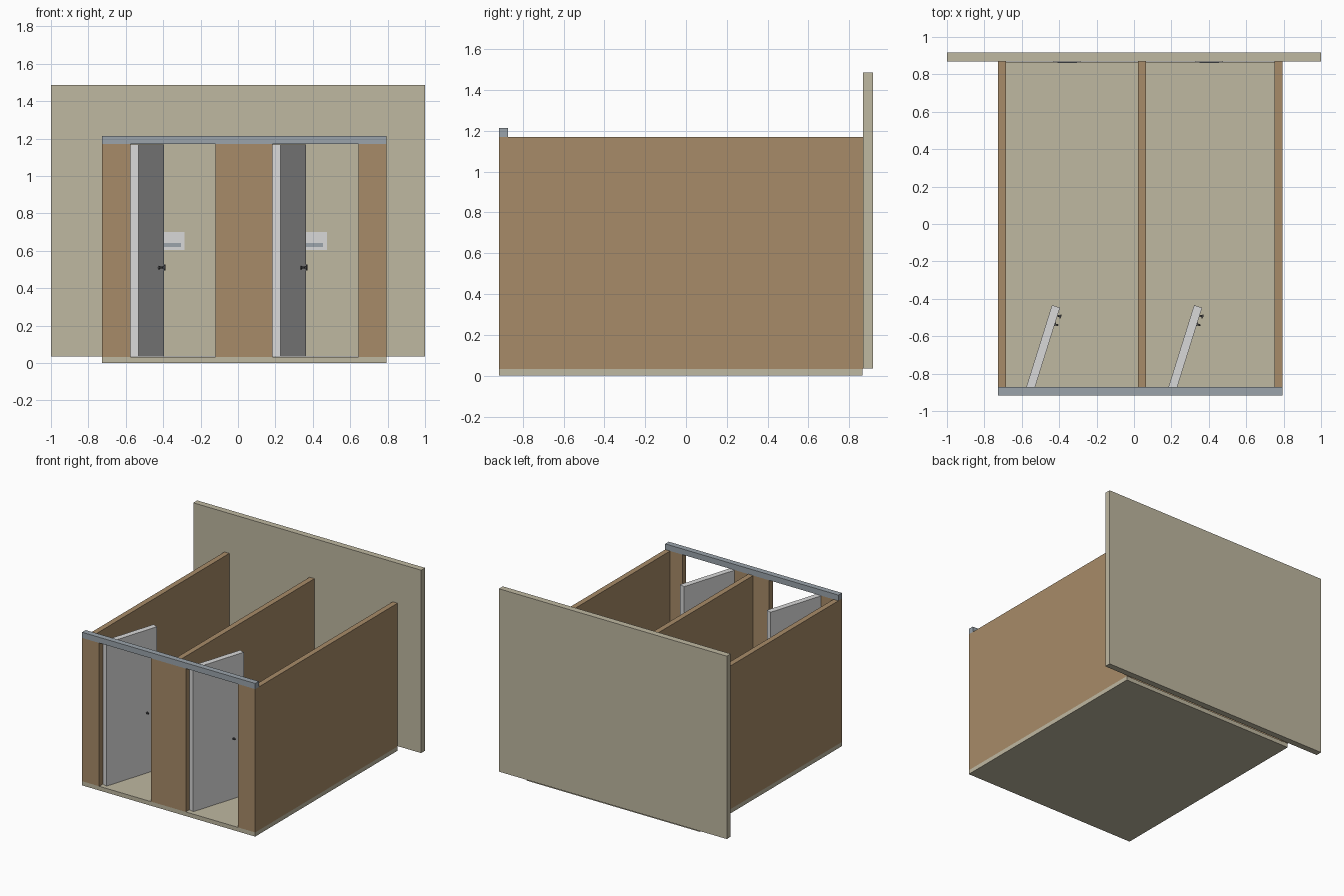
import bpy, bmesh, math
from mathutils import Matrix, Vector

if "Cube" in bpy.data.objects:
    bpy.data.objects.remove(bpy.data.objects["Cube"])


def material(name, rgb):
    """Flat colour given as sRGB 0-255."""
    m = bpy.data.materials.new(name)
    lin = [((c / 255 + 0.055) / 1.055) ** 2.4 for c in rgb]
    m.diffuse_color = (*lin, 1.0)
    m.use_nodes = True
    m.node_tree.nodes["Principled BSDF"].inputs["Base Color"].default_value = m.diffuse_color
    return m


WOOD = material("brown_laminate", (167, 139, 104))
STONE = material("beige_stone", (191, 184, 161))
DOOR = material("light_grey", (217, 217, 217))
STEEL = material("blue_grey_steel", (155, 164, 171))
DARK = material("dark_metal", (80, 80, 82))


def finish(name, bm, mat, matrix=None):
    me = bpy.data.meshes.new(name)
    bm.to_mesh(me)
    bm.free()
    me.materials.append(mat)
    ob = bpy.data.objects.new(name, me)
    if matrix is not None:
        ob.matrix_world = matrix
    bpy.context.collection.objects.link(ob)
    return ob


def box(name, x, y, z, mat, matrix=None):
    """Box from (min, max) ranges."""
    bm = bmesh.new()
    bmesh.ops.create_cube(bm, size=1)
    for v in bm.verts:
        v.co = Vector([r[0] + (c + 0.5) * (r[1] - r[0])
                       for c, r in zip(v.co, (x, y, z))])
    return finish(name, bm, mat, matrix)


def knob(name, s, z, parts, matrix):
    """Stacked discs standing off the door's outer face (local -y)."""
    bm = bmesh.new()
    for radius, d0, d1 in parts:
        place = (Matrix.Translation((s, -(d0 + d1) / 2, z))
                 @ Matrix.Rotation(math.pi / 2, 4, 'X'))
        bmesh.ops.create_cone(bm, cap_ends=True, segments=16, radius1=radius,
                              radius2=radius, depth=d1 - d0, matrix=place)
    return finish(name, bm, DARK, matrix)


X0, X1 = -0.727, 0.793
FRONT, INNER, BACK = -0.917, -0.872, 0.868
FLOOR, TOP = 0.033, 1.17

# Floor slab, back wall and header rail
box("floor", (X0, X1), (FRONT, BACK - 0.003), (0, FLOOR), STONE)
box("back_wall", (-1, 1), (BACK, 0.917), (0.036, 1.487), STONE)
box("header_rail", (X0, X1), (FRONT, INNER), (TOP, 1.215), STEEL)

# Long partitions
for i, x in enumerate((X0, 0.021, X1 - 0.043)):
    box(f"partition_{i}", (x, x + 0.043), (INNER, BACK), (FLOOR, TOP), WOOD)

# Front pilasters
for i, x in enumerate(((X0, -0.576), (-0.12, 0.184), (0.643, X1))):
    box(f"pilaster_{i}", x, (FRONT, INNER), (FLOOR, TOP), WOOD)

# Each stall: half-open door, latch, and dispenser on the back wall
THICK, LENGTH = 0.045, 0.459
for i, dx in enumerate((0, 0.76)):
    hinge = (Matrix.Translation((-0.576 + dx, INNER, 0))
             @ Matrix.Rotation(math.radians(72.6), 4, 'Z'))
    box(f"door_{i}", (0, LENGTH), (-THICK, 0), (FLOOR + 0.001, TOP - 0.001), DOOR, hinge)
    knob(f"latch_{i}", 0.366, 0.51,
         ((0.010, THICK, THICK + 0.004), (0.005, THICK + 0.004, THICK + 0.02)), hinge)
    knob(f"door_knob_{i}", 0.415, 0.51,
         ((0.005, THICK, THICK + 0.013), (0.011, THICK + 0.013, THICK + 0.019)), hinge)
    box(f"knob_lever_{i}", (0.410, 0.420), (-THICK - 0.021, -THICK - 0.015),
        (0.495, 0.527), DARK, hinge)
    box(f"wall_plate_{i}", (-0.43 + dx, -0.285 + dx), (BACK - 0.004, BACK),
        (0.605, 0.70), DOOR)
    box(f"plate_slot_{i}", (-0.41 + dx, -0.305 + dx), (BACK - 0.006, BACK - 0.003),
        (0.62, 0.641), STEEL)
